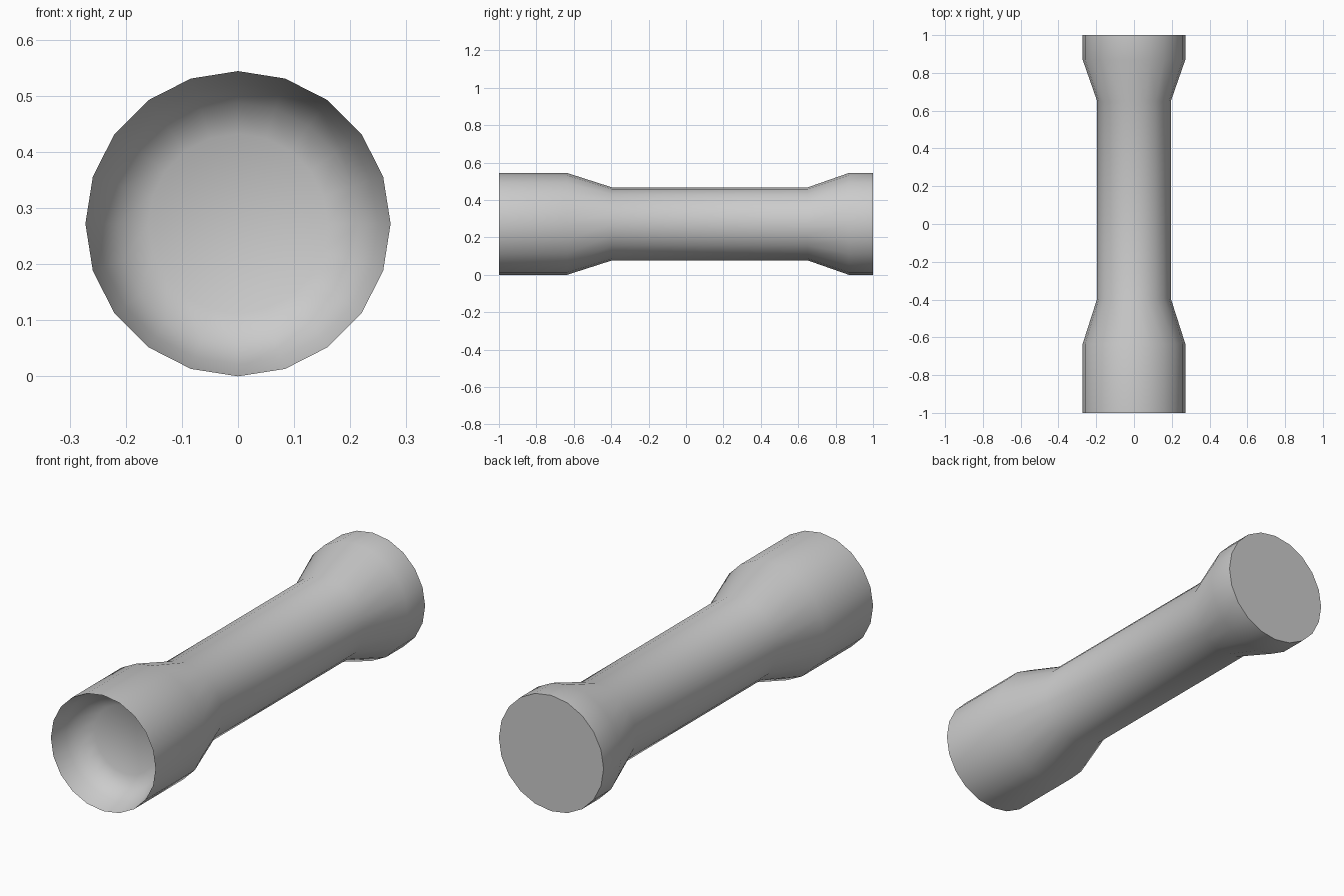
import bpy, bmesh, math

if "Cube" in bpy.data.objects:
    bpy.data.objects.remove(bpy.data.objects["Cube"])

SIDES = 20
R = 0.272      # end radius; also the axis height
SHAFT = 0.195

# (radius, y) from the recess floor, over the thin front rim, along the body to the back
profile = [
    (0.16, -0.835), (0.215, -0.865), (0.25, -0.92),   # dished front recess
    (R, -1.0), (R, -0.635),                           # long front collar
    (SHAFT, -0.395), (SHAFT, 0.65),                   # slim shaft
    (R, 0.87), (R, 1.0),                              # short back collar
]


def lathe(name, points):
    bm = bmesh.new()
    rings = []
    for r, y in points:
        rings.append([bm.verts.new((r * math.cos(2 * math.pi * i / SIDES), y,
                                    R + r * math.sin(2 * math.pi * i / SIDES)))
                      for i in range(SIDES)])
    for a, b in zip(rings, rings[1:]):
        for i in range(SIDES):
            j = (i + 1) % SIDES
            bm.faces.new((a[i], a[j], b[j], b[i]))
    # recess floor and flat back cap
    bm.faces.new(rings[0])
    bm.faces.new(rings[-1])
    bmesh.ops.recalc_face_normals(bm, faces=bm.faces)
    mesh = bpy.data.meshes.new(name)
    bm.to_mesh(mesh)
    bm.free()
    obj = bpy.data.objects.new(name, mesh)
    bpy.context.collection.objects.link(obj)
    return obj


body = lathe("flared_shaft_body", profile)
bpy.context.view_layer.objects.active = body
body.select_set(True)
bpy.ops.object.shade_smooth_by_angle(angle=math.radians(40))
